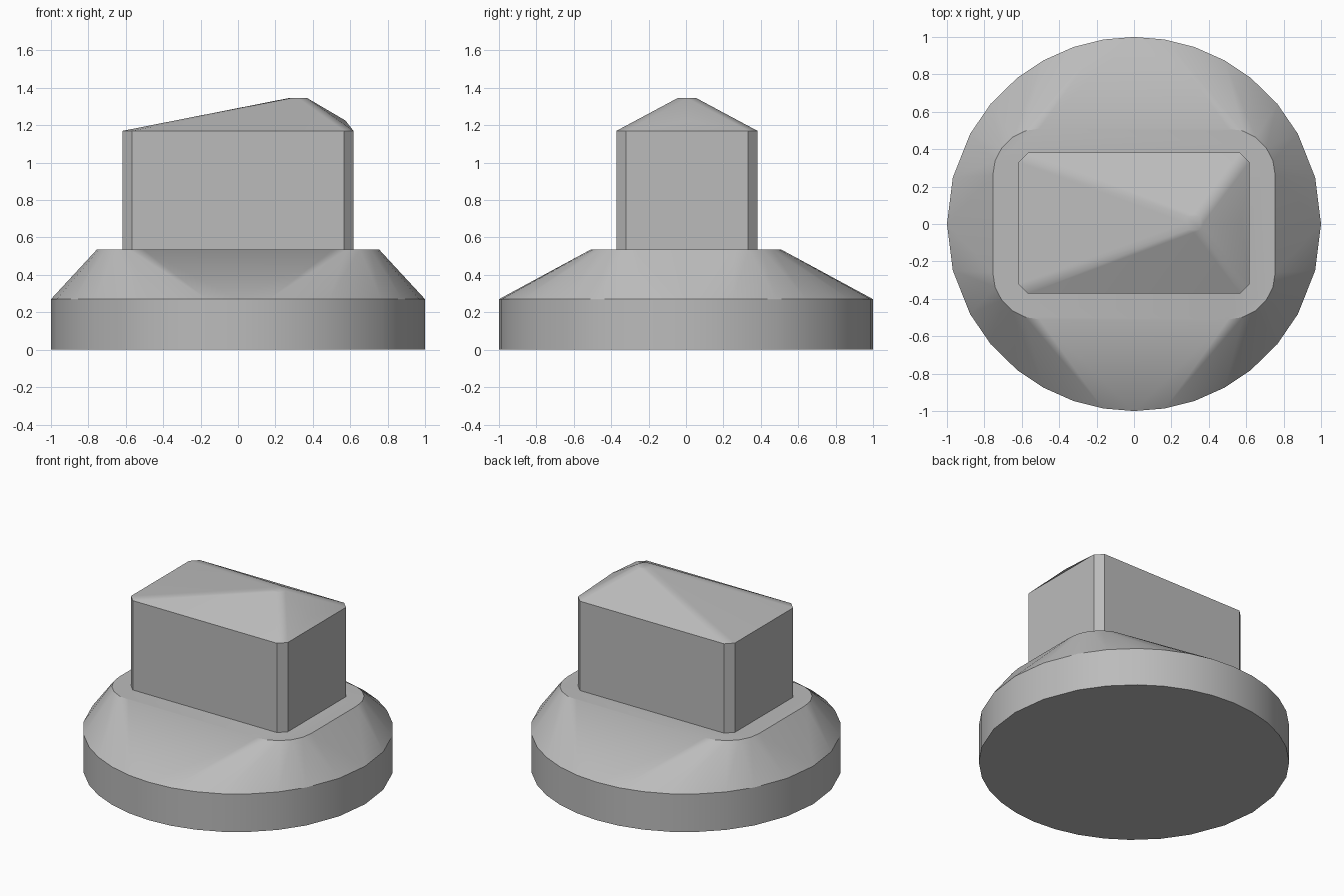
import bpy, bmesh
from math import radians, cos, sin

if "Cube" in bpy.data.objects:
    bpy.data.objects.remove(bpy.data.objects["Cube"], do_unlink=True)

grey = bpy.data.materials.new("light_grey")
grey.use_nodes = True
colour = (0.5, 0.5, 0.5, 1)
grey.diffuse_color = colour
grey.node_tree.nodes["Principled BSDF"].inputs["Base Color"].default_value = colour


def mirrored(quarter):
    """Reflect a quarter outline into all four quadrants."""
    return {(round(sx * x, 5) + 0.0, round(sy * y, 5) + 0.0)
            for x, y in quarter for sx in (-1, 1) for sy in (-1, 1)}


def at_height(outline, z, dx=0, dy=0):
    return [(x + dx, y + dy, z) for x, y in sorted(outline)]


def hull_part(name, points):
    """Convex solid through the given outlines, with flat faces merged."""
    bm = bmesh.new()
    for p in points:
        bm.verts.new(p)
    result = bmesh.ops.convex_hull(bm, input=bm.verts[:])
    loose = [v for v in bm.verts if not v.link_faces]
    bmesh.ops.delete(bm, geom=loose, context='VERTS')
    bmesh.ops.dissolve_limit(bm, angle_limit=radians(0.5),
                             verts=bm.verts[:], edges=bm.edges[:])
    bmesh.ops.recalc_face_normals(bm, faces=bm.faces[:])
    mesh = bpy.data.meshes.new(name)
    bm.to_mesh(mesh)
    bm.free()
    mesh.materials.append(grey)
    mesh.shade_smooth()
    mesh.set_sharp_from_angle(angle=radians(30))
    obj = bpy.data.objects.new(name, mesh)
    bpy.context.collection.objects.link(obj)
    weighted = obj.modifiers.new("even_shading", 'WEIGHTED_NORMAL')
    weighted.keep_sharp = True
    return obj


# Round foot tapering into a rounded rectangular shoulder
disc = mirrored([(cos(radians(a)), sin(radians(a)))
                 for a in (0, 14.4, 28.8, 40, 51.4, 61, 71, 80.5, 90)])
shoulder = mirrored([(0.505 + 0.25 * cos(radians(a)), 0.26 + 0.25 * sin(radians(a)))
                     for a in range(0, 91, 18)])
hull_part("base", at_height(disc, 0) + at_height(disc, 0.27)
          + at_height(shoulder, 0.535))

# Chamfered block with an off-centre pointed roof
block = mirrored([(0.617, 0.327), (0.567, 0.377)])
peak = mirrored([(0.05 * cos(radians(a)), 0.05 * sin(radians(a))) for a in (0, 45, 90)])
hull_part("stem", at_height(block, 0.53, dy=0.005) + at_height(block, 1.17, dy=0.005)
          + at_height(peak, 1.345, dx=0.32, dy=0.005) + [(0.575, 0.005, 1.225)])
